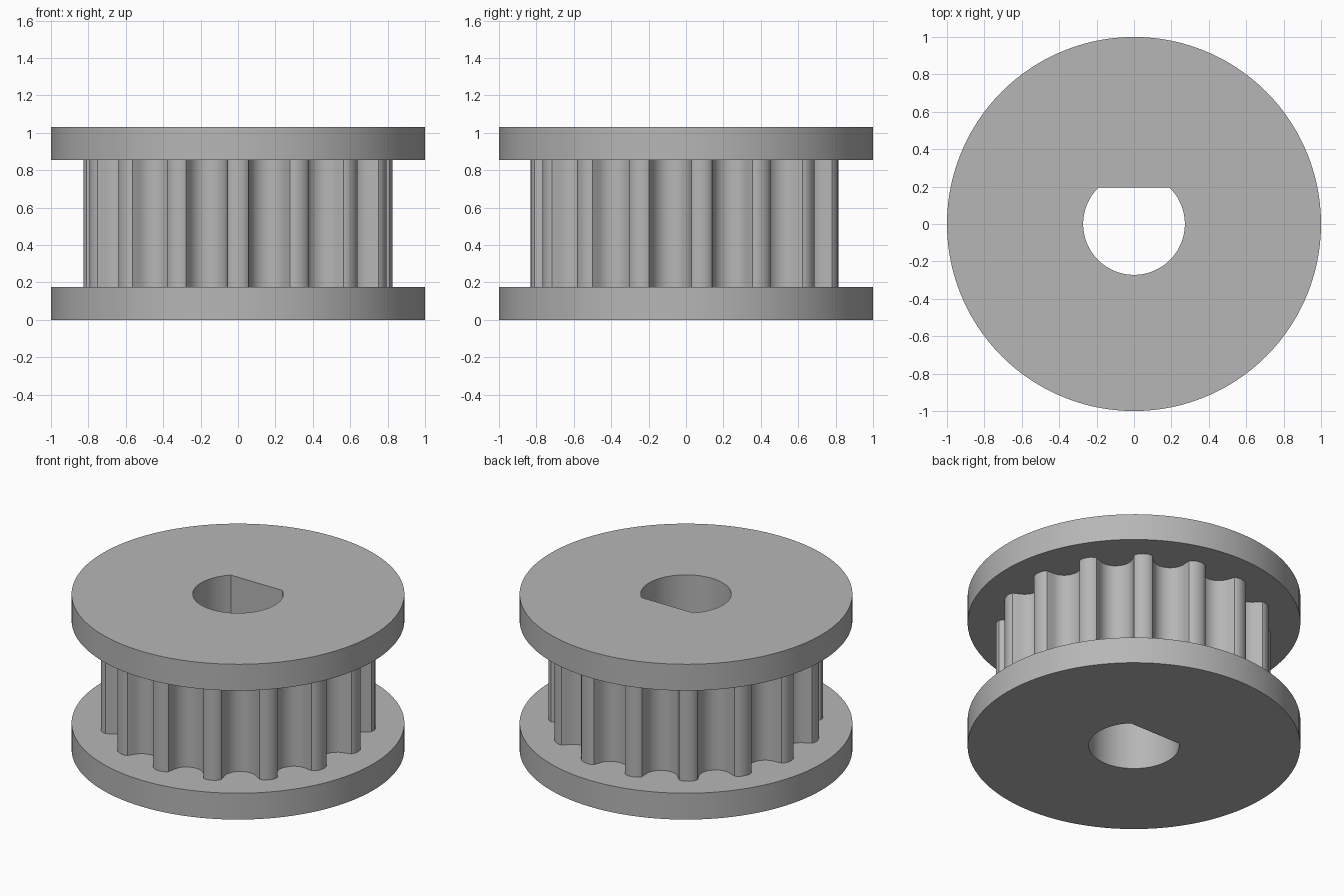
import bpy
import bmesh
import math
from mathutils import Vector, Matrix

cube = bpy.data.objects.get("Cube")
if cube:
    bpy.data.objects.remove(cube, do_unlink=True)

TEETH = 15
FLANGE_H, TOTAL_H = 0.175, 1.03
BORE_R, BORE_FLAT = 0.272, 0.195

grey = bpy.data.materials.new("plain grey")
grey.use_nodes = True
grey.diffuse_color = (0.47, 0.47, 0.47, 1)
grey.node_tree.nodes["Principled BSDF"].inputs["Base Color"].default_value = grey.diffuse_color


def circle(radius, count):
    return [(radius * math.cos(math.tau * i / count), radius * math.sin(math.tau * i / count))
            for i in range(count)]


def d_bore():
    """Round bore with one flat side facing the back."""
    start = math.pi - math.asin(BORE_FLAT / BORE_R)
    sweep = math.tau - (2 * start - math.pi)
    sweep = math.pi + 2 * math.asin(BORE_FLAT / BORE_R)
    n = 56
    return [(BORE_R * math.cos(start + sweep * i / n), BORE_R * math.sin(start + sweep * i / n))
            for i in range(n + 1)]


def toothed_outline():
    """Rounded belt grooves repeated round the hub, a tooth at the front."""
    # half groove: offset from the groove centre line, distance from the axis
    half = [(0, .69), (.023, .692), (.046, .70), (.066, .713), (.083, .731), (.093, .749),
            (.100, .767), (.107, .786), (.114, .803), (.127, .810), (.147, .815)]
    tip = (.1726, .812)
    groove = [(-x, r) for x, r in reversed(half[1:])] + half + [tip]
    outline = []
    for i in range(TEETH):
        turn = Matrix.Rotation(-math.tau * (i + 0.5) / TEETH + math.pi, 2)
        outline += [tuple(turn @ Vector(p)) for p in groove]
    return outline


def bored_part(name, outline, z0, z1):
    """Extrude an outline with the D-shaped bore through it."""
    bm = bmesh.new()
    edges = []
    for loop in (outline, d_bore()):
        verts = [bm.verts.new((x, y, z0)) for x, y in loop]
        edges += [bm.edges.new((v, verts[i - 1])) for i, v in enumerate(verts)]
    bmesh.ops.triangle_fill(bm, edges=edges, use_beauty=True, normal=(0, 0, 1))
    top = bmesh.ops.extrude_face_region(bm, geom=bm.faces[:])["geom"]
    bmesh.ops.translate(bm, vec=(0, 0, z1 - z0),
                        verts=[g for g in top if isinstance(g, bmesh.types.BMVert)])
    bmesh.ops.recalc_face_normals(bm, faces=bm.faces[:])
    mesh = bpy.data.meshes.new(name)
    bm.to_mesh(mesh)
    bm.free()
    mesh.materials.append(grey)
    obj = bpy.data.objects.new(name, mesh)
    bpy.context.collection.objects.link(obj)
    bpy.ops.object.select_all(action='DESELECT')
    obj.select_set(True)
    bpy.context.view_layer.objects.active = obj
    bpy.ops.object.shade_smooth_by_angle(angle=math.radians(32))
    return obj


# Two flanges with the toothed hub between them
bored_part("lower_flange", circle(1, 120), 0, FLANGE_H)
bored_part("toothed_hub", toothed_outline(), FLANGE_H, TOTAL_H - FLANGE_H)
bored_part("upper_flange", circle(1, 120), TOTAL_H - FLANGE_H, TOTAL_H)
